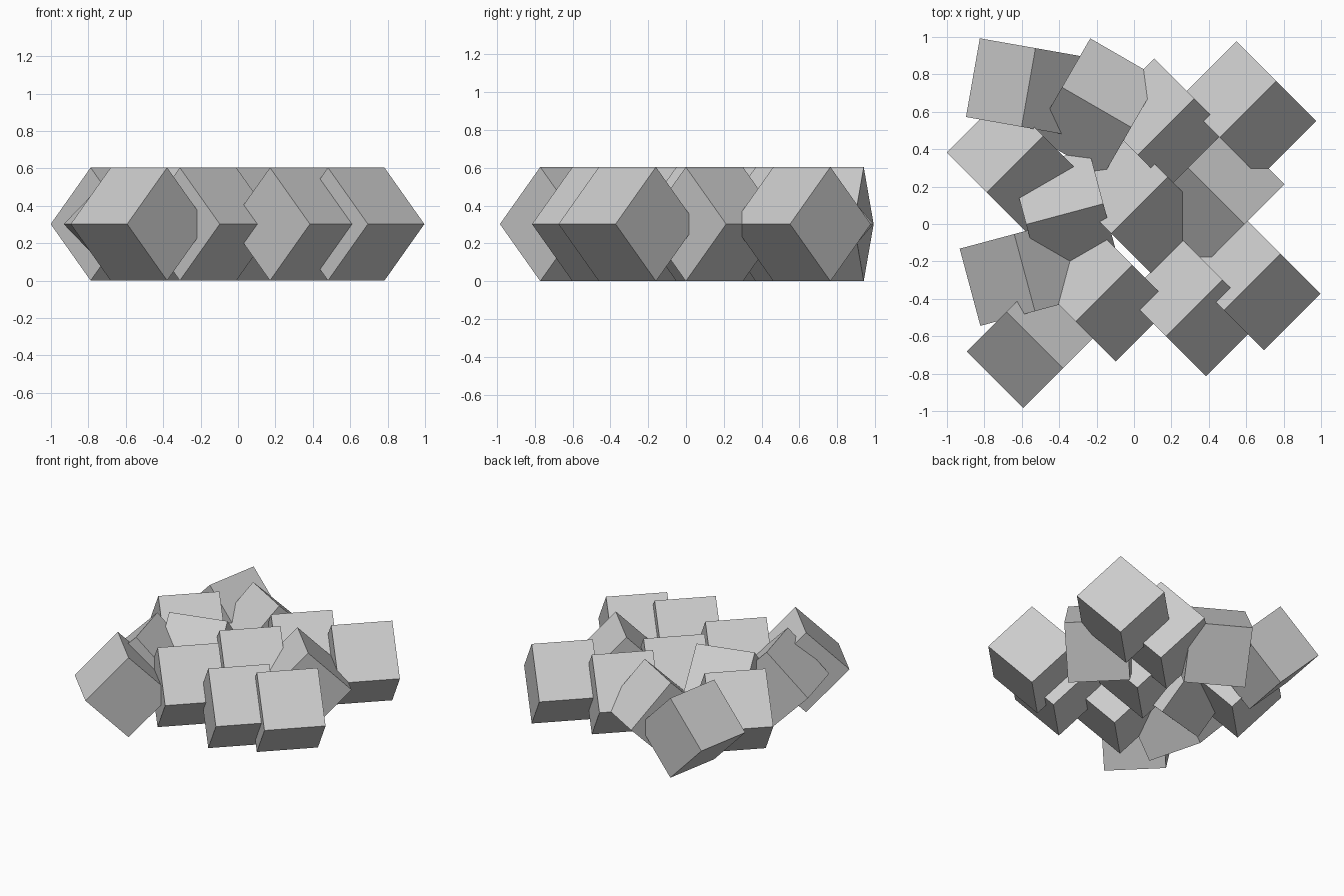
import bpy
from math import radians, sqrt

if "Cube" in bpy.data.objects:
    bpy.data.objects.remove(bpy.data.objects["Cube"])

HEIGHT = 0.604              # every block balances on an edge: height = cube diagonal
SIDE = HEIGHT / sqrt(2)


def block(x, y, yaw):
    """Cube tipped 45 degrees onto an edge, its ridge turned to the yaw angle."""
    bpy.ops.mesh.primitive_cube_add(size=SIDE, location=(x, y, HEIGHT / 2),
                                    rotation=(radians(45), 0, radians(yaw)))
    bpy.context.object.name = "tipped_block"


# Blocks whose ridges run diagonally up to the right
for x, y in [(0.61, 0.613), (0.632, -0.31), (0.322, -0.45), (-0.16, -0.37),
             (0.03, 0.10), (0.17, 0.52), (-0.637, 0.32)]:
    block(x, y, 45)

# Blocks whose ridges run diagonally down to the right
for x, y in [(0.44, 0.15), (-0.53, -0.62)]:
    block(x, y, -45)

# Loosely turned blocks on the left
block(-0.585, -0.26, -75)
block(-0.37, 0.053, 15)
block(-0.564, 0.73, 80)
block(-0.20, 0.624, -30)
